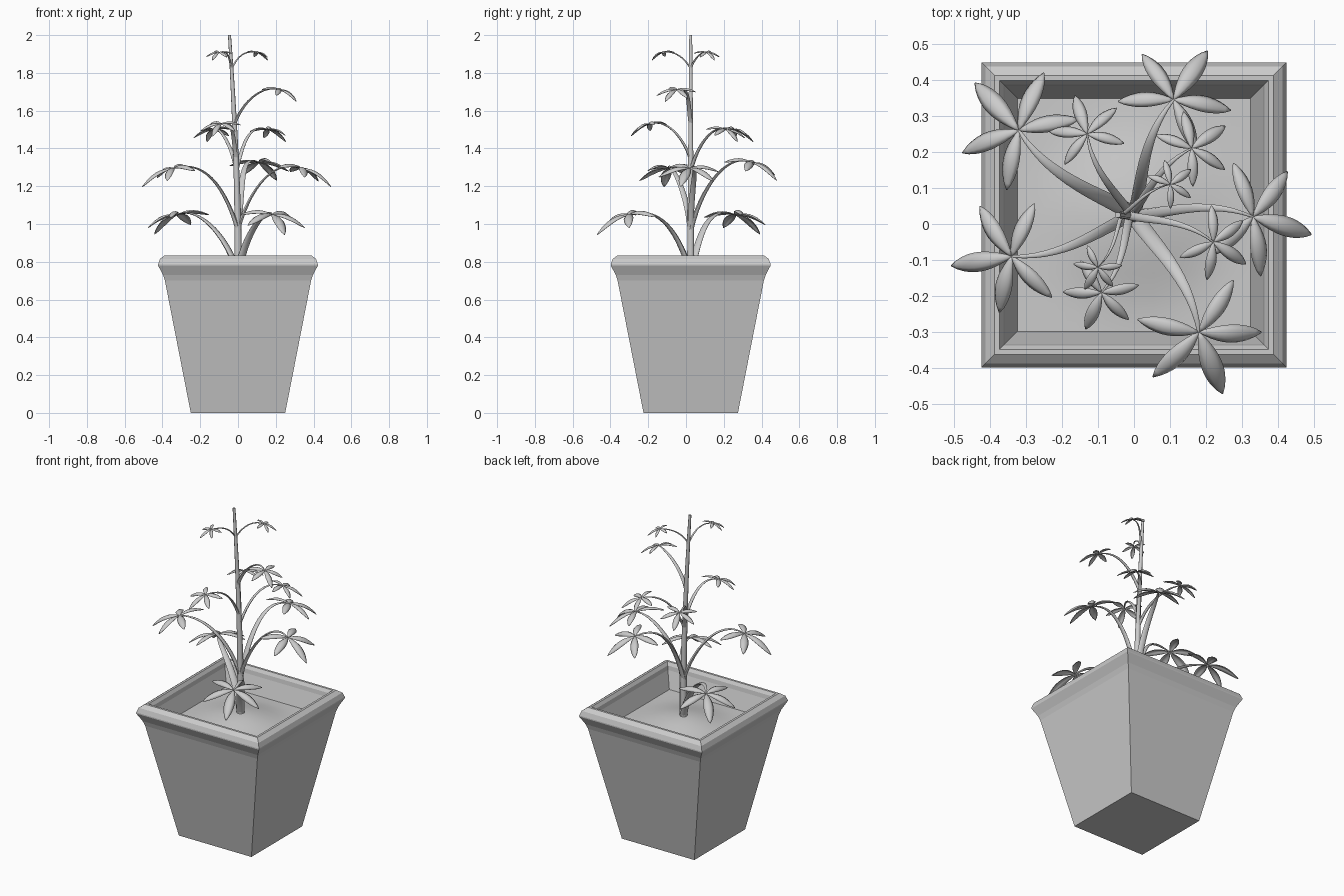
import bpy, bmesh, math
from mathutils import Vector, Matrix

if "Cube" in bpy.data.objects:
    bpy.data.objects.remove(bpy.data.objects["Cube"])

CY = 0.025  # the pot sits slightly behind the origin


def make_object(name, bm, angle=40):
    bmesh.ops.recalc_face_normals(bm, faces=bm.faces)
    me = bpy.data.meshes.new(name)
    bm.to_mesh(me)
    bm.free()
    ob = bpy.data.objects.new(name, me)
    bpy.context.collection.objects.link(ob)
    bpy.ops.object.select_all(action='DESELECT')
    ob.select_set(True)
    bpy.context.view_layer.objects.active = ob
    bpy.ops.object.shade_smooth_by_angle(angle=math.radians(angle))
    return ob


def bridge(bm, rings, caps=True):
    n = len(rings[0])
    for a, b in zip(rings, rings[1:]):
        for i in range(n):
            j = (i + 1) % n
            bm.faces.new((a[i], a[j], b[j], b[i]))
    if caps:
        bm.faces.new(rings[0][::-1])
        bm.faces.new(rings[-1])


# elliptical tube: half width lies along the side vector, half thickness across it
def tube(bm, pts, widths, thicks, side, sides=10):
    rings = []
    for k, p in enumerate(pts):
        d = (pts[min(k + 1, len(pts) - 1)] - pts[max(k - 1, 0)]).normalized()
        u = (side - d * side.dot(d)).normalized()
        v = d.cross(u)
        rings.append([bm.verts.new(p + u * widths[k] * math.cos(i * math.tau / sides)
                                   + v * thicks[k] * math.sin(i * math.tau / sides))
                      for i in range(sides)])
    bridge(bm, rings)


def bezier(p0, p1, p2, p3, n=14):
    out = []
    for i in range(n + 1):
        t = i / n
        s = 1 - t
        out.append(p0 * s**3 + p1 * 3 * s * s * t + p2 * 3 * s * t * t + p3 * t**3)
    return out


# square pot: (half width, height) profile, outside up, over the rim, down inside
profile = [(0.25, 0), (0.387, 0.70), (0.397, 0.73), (0.423, 0.78), (0.423, 0.787), (0.413, 0.815),
           (0.388, 0.834), (0.374, 0.834), (0.362, 0.815), (0.358, 0.79), (0.315, 0.66)]
bm = bmesh.new()
rings = [[bm.verts.new((sx * h, CY + sy * h, z)) for sx, sy in ((-1, -1), (1, -1), (1, 1), (-1, 1))]
         for h, z in profile]
bridge(bm, rings)
make_object("pot", bm, 5)

# gently mounded soil
bm = bmesh.new()
bmesh.ops.create_grid(bm, x_segments=12, y_segments=12, size=0.324)
for v in bm.verts:
    r = min(1, math.hypot(v.co.x, v.co.y) / 0.32)
    v.co.z = 0.69 + 0.05 * (0.5 + 0.5 * math.cos(math.pi * r))
    v.co.y += CY
make_object("soil", bm)


# main stem, leaning a little to the left
def stem_at(z):
    t = max(0, (z - 0.9) / 1.1)
    return Vector((-0.045 * t ** 1.6, CY, z))


levels = [0.69 + 1.31 * i / 16 for i in range(17)]
radii = [0.021 - 0.013 * i / 16 for i in range(17)]
bm = bmesh.new()
tube(bm, [stem_at(z) for z in levels], radii, radii, Vector((1, 0, 0)))
make_object("stem", bm)

# each branch: stem height, cluster x, y, z, leaflet length, main leaflet heading, stalk half width
branches = [
    (0.74, -0.32, 0.26, 1.05, 0.185, 134, 0.022),
    (0.74, 0.18, -0.30, 1.05, 0.19, -68, 0.023),
    (0.97, -0.34, -0.09, 1.295, 0.175, 190, 0.017),
    (0.97, 0.33, 0.02, 1.295, 0.175, -15, 0.016),
    (0.97, 0.11, 0.345, 1.325, 0.17, 57, 0.019),
    (1.28, -0.13, 0.25, 1.50, 0.115, 109, 0.012),
    (1.28, 0.16, 0.21, 1.50, 0.115, 35, 0.012),
    (1.34, -0.09, -0.19, 1.53, 0.115, 247, 0.012),
    (1.53, 0.22, -0.05, 1.71, 0.112, -32, 0.012),
    (1.82, 0.10, 0.11, 1.908, 0.073, 35, 0.006),
    (1.82, -0.10, -0.12, 1.908, 0.073, 240, 0.006),
]


# one leaflet along +x: arched across, pointed at both ends, drooping at the tip
def add_leaflet(bm, matrix, length):
    n, m = 10, 4
    grid = []
    for i in range(n + 1):
        t = i / n
        w = 0.14 * length * max(0.04, math.sin(math.pi * t ** 1.1) ** 0.75 if 0 < t < 1 else 0)
        row = []
        for j in range(m + 1):
            s = 2 * j / m - 1
            z = 0.09 * length * math.sin(math.pi * t) - 0.22 * length * t * t - 0.5 * w * s * s
            row.append(bm.verts.new(matrix @ Vector((t * length, s * w, z))))
        grid.append(row)
    for a, b in zip(grid, grid[1:]):
        for j in range(m):
            bm.faces.new((a[j], b[j], b[j + 1], a[j + 1]))


for k, (z0, x, y, z, length, heading, rad) in enumerate(branches, 1):
    base, end = stem_at(z0), Vector((x, y, z))
    out = Vector((x - base.x, y - base.y, 0))
    side = Vector((-out.y, out.x, 0))
    rise = z - z0
    # arching, flattened leaf stalk that swings slightly sideways
    pts = bezier(base, base + out * 0.22 + Vector((0, 0, rise * 0.75)),
                 base + out * 0.6 + side * 0.16 + Vector((0, 0, rise * 1.15)), end)
    taper = [1 - 0.8 * (i / 14) ** 2 for i in range(15)]
    bm = bmesh.new()
    tube(bm, pts, [rad * f for f in taper],
         [0.75 * rad + (0.003 - 0.75 * rad) * (i / 14) ** 0.6 for i in range(15)], side)
    make_object(f"leaf_stalk_{k}", bm)

    # five leaflets fanned around the stalk end, tilted outward
    bm = bmesh.new()
    tilt = Matrix.Rotation(math.radians(18), 4, side)
    for off, f in ((0, 1.09), (63, 0.96), (-63, 0.96), (122, 0.89), (-122, 0.89)):
        turn = Matrix.Rotation(math.radians(heading + off), 4, 'Z')
        add_leaflet(bm, Matrix.Translation(end) @ tilt @ turn, length * f)
    leaves = make_object(f"leaflets_{k}", bm, 60)
    solid = leaves.modifiers.new("thickness", 'SOLIDIFY')
    solid.thickness = 0.003
    solid.offset = 0
